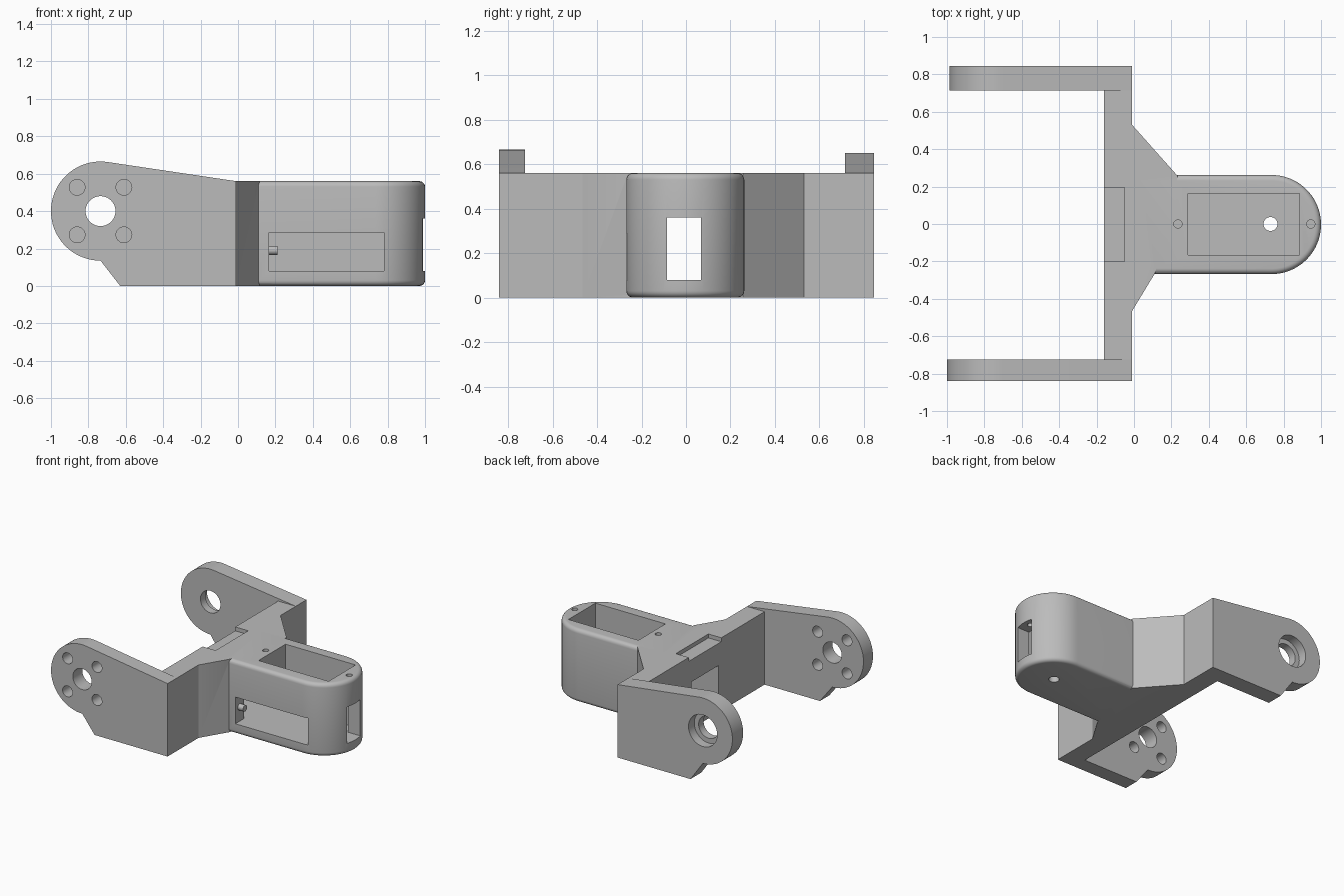
import bpy, bmesh, math
from mathutils import Matrix, Vector

cube = bpy.data.objects.get("Cube")
if cube:
    bpy.data.objects.remove(cube, do_unlink=True)

grey = bpy.data.materials.new("plain grey")
grey.use_nodes = True
grey.diffuse_color = (0.5, 0.5, 0.5, 1)
grey.node_tree.nodes["Principled BSDF"].inputs["Base Color"].default_value = (0.5, 0.5, 0.5, 1)

H = 0.56  # height of the main body


def finish(name, bm):
    bmesh.ops.recalc_face_normals(bm, faces=bm.faces)
    mesh = bpy.data.meshes.new(name)
    bm.to_mesh(mesh)
    bm.free()
    mesh.materials.append(grey)
    ob = bpy.data.objects.new(name, mesh)
    bpy.context.collection.objects.link(ob)
    return ob


def prism(name, outline, start, end, upright=False, rim=0):
    """Extrude an outline along z, or along y when upright; rim rounds both end edges."""
    bm = bmesh.new()
    place = (lambda a, b: (a, start, b)) if upright else (lambda a, b: (a, b, start))
    base = bm.faces.new([bm.verts.new(place(*p)) for p in outline])
    top = bmesh.ops.extrude_face_region(bm, geom=[base])["geom"]
    move = Vector((0, end - start, 0) if upright else (0, 0, end - start))
    verts = [g for g in top if isinstance(g, bmesh.types.BMVert)]
    bmesh.ops.translate(bm, verts=verts, vec=move)
    if rim:
        edges = [e for e in bm.edges if abs(e.verts[0].co.z - e.verts[1].co.z) < 1e-5]
        bmesh.ops.bevel(bm, geom=edges, offset=rim, segments=5, profile=0.5, affect='EDGES')
    return finish(name, bm)


def box(lo, hi):
    bm = bmesh.new()
    lo, hi = Vector(lo), Vector(hi)
    bmesh.ops.create_cube(bm, size=1, matrix=Matrix.Translation((lo + hi) / 2)
                          @ Matrix.Diagonal((*(hi - lo), 1)))
    return finish("cutter", bm)


def rod(center, radius, length, axis='Z', name="cutter"):
    turn = {'X': Matrix.Rotation(math.pi / 2, 4, 'Y'),
            'Y': Matrix.Rotation(math.pi / 2, 4, 'X'), 'Z': Matrix()}[axis]
    bm = bmesh.new()
    bmesh.ops.create_cone(bm, cap_ends=True, segments=40, radius1=radius, radius2=radius,
                          depth=length, matrix=Matrix.Translation(center) @ turn)
    return finish(name, bm)


def combine(target, tool, operation='DIFFERENCE'):
    tool.hide_render = True
    mod = target.modifiers.new("combine", 'BOOLEAN')
    mod.operation, mod.solver, mod.object = operation, 'EXACT', tool
    bpy.context.view_layer.objects.active = target
    bpy.ops.object.modifier_apply(modifier=mod.name)
    bpy.data.objects.remove(tool, do_unlink=True)


def arc(cx, cy, r, a, b, n):
    angles = [math.radians(a + (b - a) * i / n) for i in range(n + 1)]
    return [(cx + r * math.cos(t), cy + r * math.sin(t)) for t in angles]


# Crossbar with its two uneven gussets
body = prism("crossbar_and_housing", [
    (-0.16, -0.725), (-0.01, -0.725), (-0.01, -0.465), (0.113, -0.262),
    (0.234, 0.256), (-0.01, 0.53), (-0.01, 0.715), (-0.16, 0.715)], 0, H)

# Round-ended housing with softened rims
nose = prism("housing", [(0.0, 0.262), (0.0, -0.268)]
             + arc(0.735, -0.003, 0.265, -90, 90, 40), 0, H, rim=0.03)
combine(body, nose, 'UNION')

# Cavity, top opening, side window, end window and crossbar notch
for lo, hi in [((-0.3, -0.165, 0.08), (0.885, 0.163, 0.36)),
               ((0.29, -0.165, 0.2), (0.885, 0.163, 0.7)),
               ((0.165, -0.4, 0.08), (0.78, -0.1, 0.285)),
               ((0.8, -0.085, 0.08), (1.2, 0.068, 0.36)),
               ((-0.3, -0.2, H - 0.03), (-0.05, 0.195, 0.7))]:
    combine(body, box(lo, hi))

# Two screw holes above, one larger hole in the floor
for x in (0.235, 0.945):
    combine(body, rod((x, 0, 0.5), 0.022, 0.4))
combine(body, rod((0.73, 0, 0), 0.037, 0.3))

# Small peg in the side window
peg = rod((0.185, -0.215, 0.19), 0.024, 0.05, 'X', "window_peg")


# Arms with rounded lugs
def arm(name, radius, y0, y1):
    lug = arc(-0.735, 0.4, radius, 81.7, 270, 48)
    outline = [(-0.01, 0), (-0.01, H)] + lug + [(-0.63, 0)]
    return prism(name, outline, y0, y1, upright=True)


front_arm = arm("front_arm", 0.265, -0.84, -0.725)
combine(front_arm, rod((-0.735, -0.78, 0.4), 0.08, 0.4, 'Y'))
for dx in (-0.125, 0.125):
    for dz in (-0.127, 0.127):
        combine(front_arm, rod((-0.735 + dx, -0.78, 0.4 + dz), 0.042, 0.4, 'Y'))

back_arm = arm("back_arm", 0.251, 0.715, 0.845)
combine(back_arm, rod((-0.735, 0.78, 0.4), 0.085, 0.4, 'Y'))
combine(back_arm, rod((-0.735, 0.845, 0.4), 0.122, 0.14, 'Y'))

# Smooth the curves, keep the edges sharp
for ob in bpy.context.view_layer.objects:
    ob.select_set(ob in (body, peg, front_arm, back_arm))
bpy.context.view_layer.objects.active = body
bpy.ops.object.shade_smooth_by_angle(angle=math.radians(30))
